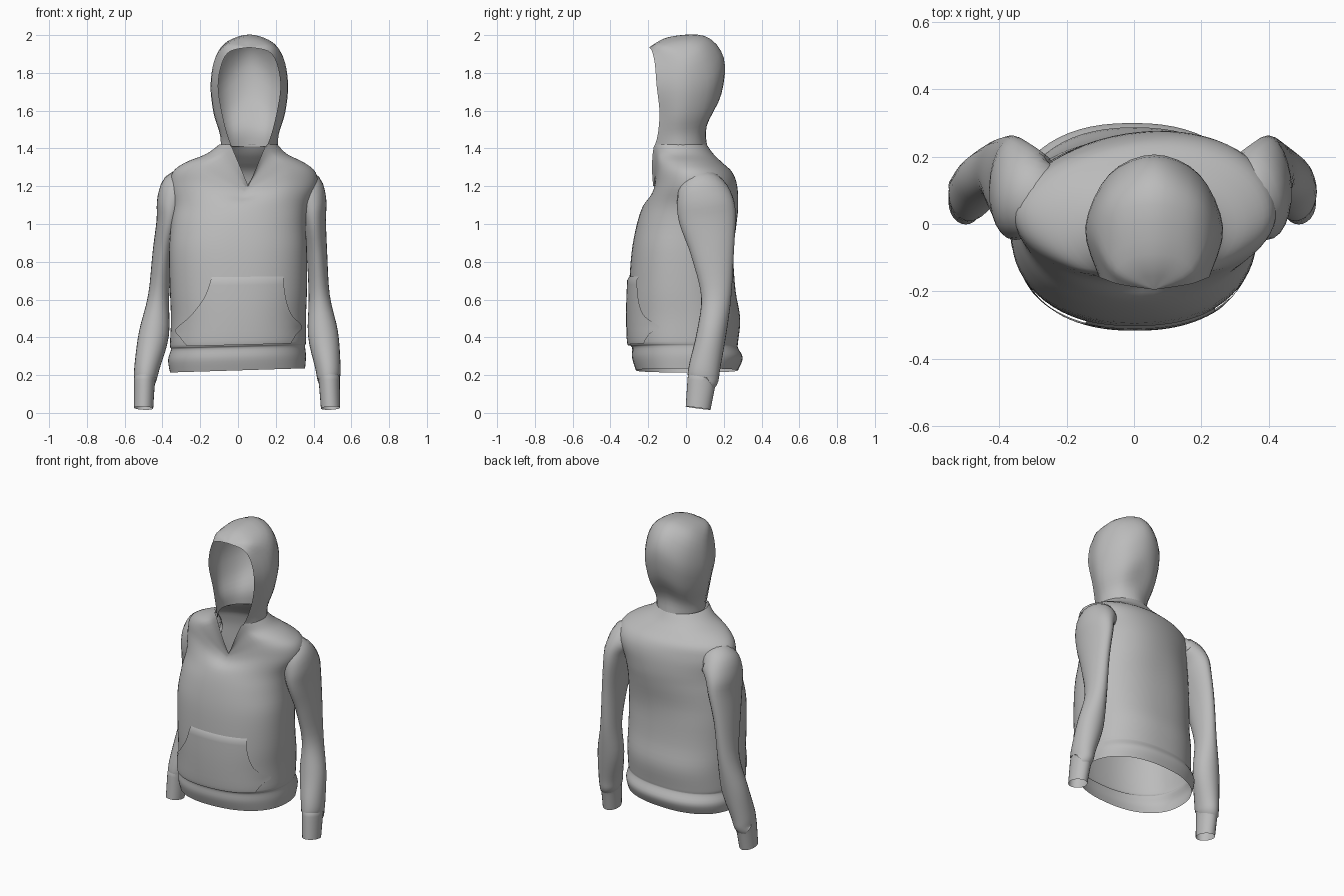
import bpy, bmesh, math
from mathutils import Vector

cube = bpy.data.objects.get("Cube")
if cube:
    bpy.data.objects.remove(cube)

fabric = bpy.data.materials.new("grey_fabric")
fabric.use_nodes = True
GREY = (0.5, 0.5, 0.5, 1)
fabric.diffuse_color = GREY
fabric.node_tree.nodes["Principled BSDF"].inputs["Base Color"].default_value = GREY


def smooth_path(points, steps):
    """Interpolating spline through points of any dimension."""
    out, last = [], len(points) - 1
    for i in range(last):
        quad = [points[max(0, min(last, i + k))] for k in (-1, 0, 1, 2)]
        for s in range(steps):
            t = s / steps
            out.append([b + 0.5 * t * (c - a + t * (2*a - 5*b + 4*c - d + t * (3*(b - c) + d - a)))
                        for a, b, c, d in zip(*quad)])
    return out + [list(points[-1])]


def loft(name, rows, closed, angle=60):
    """Skin a list of equally long point rows."""
    bm = bmesh.new()
    grid = [[bm.verts.new(p) for p in row] for row in rows]
    count = len(rows[0])
    for low, high in zip(grid, grid[1:]):
        for j in range(count if closed else count - 1):
            k = (j + 1) % count
            bm.faces.new((low[j], low[k], high[k], high[j]))
    bmesh.ops.remove_doubles(bm, verts=bm.verts, dist=0.0005)
    mesh = bpy.data.meshes.new(name)
    bm.to_mesh(mesh)
    bm.free()
    obj = bpy.data.objects.new(name, mesh)
    bpy.context.collection.objects.link(obj)
    mesh.materials.append(fabric)
    bpy.ops.object.select_all(action='DESELECT')
    obj.select_set(True)
    bpy.context.view_layer.objects.active = obj
    bpy.ops.object.shade_smooth_by_angle(angle=math.radians(angle))
    return obj


def rounded(v, power):
    return math.copysign(abs(v) ** power, v)


def squareness(z):
    return min(1, max(.87, .87 + .4 * (z - .9)))


# Torso: height, right, left, front, back, neckline dip
body = smooth_path([
    (.225, -.36, .355, -.265, .275, 0),
    (.29, -.37, .36, -.285, .3, 0),
    (.345, -.355, .355, -.285, .275, 0),
    (.37, -.36, .36, -.3, .275, 0),
    (.5, -.355, .36, -.305, .287, 0),
    (.65, -.36, .365, -.302, .262, 0),
    (.85, -.365, .365, -.288, .25, 0),
    (1, -.355, .36, -.26, .265, 0),
    (1.1, -.345, .375, -.225, .272, 0),
    (1.2, -.36, .42, -.19, .265, .06),
    (1.275, -.345, .41, -.18, .24, .11),
    (1.325, -.28, .35, -.18, .19, .14),
    (1.37, -.17, .26, -.185, .145, .17),
    (1.42, -.1, .21, -.2, .11, .22)], 4)


def body_ring(params, count=64):
    z, right, left, front, back, dip = params
    power = squareness(z)
    twist = .1 * max(0, min(1, 4 * (z - .8), 6 * (1.4 - z)))
    ring = []
    for j in range(count):
        a = math.tau * j / count
        c, s = math.cos(a), math.sin(a)
        x = (right + left) / 2 + rounded(c, power) * (left - right) / 2
        y = (front + back) / 2 + rounded(s, power) * (back - front) / 2
        y += twist * x * max(0, s)
        drop = dip * max(0, 1 - abs(c) / .6) if s < 0 else 0
        tilt = .04 * x * max(0, 1 - z)
        ring.append((x, y + drop * .12, z - drop + tilt))
    return ring


loft("torso", [body_ring(p) for p in body], True)


# Front pocket lying just over the torso
def front_y(x, z):
    low, high = next((a, b) for a, b in zip(body, body[1:]) if b[0] >= z)
    t = (z - low[0]) / (high[0] - low[0])
    _, right, left, front, back, _ = [a + (b - a) * t for a, b in zip(low, high)]
    power = squareness(z)
    u = min(1, abs(2 * x - right - left) / (left - right)) ** (1 / power)
    return (front + back) / 2 - (1 - u * u) ** (power / 2) * (back - front) / 2


pocket = smooth_path([(.36, -.27, .28), (.41, -.31, .31), (.45, -.33, .34), (.52, -.25, .28),
                      (.62, -.175, .25), (.72, -.14, .24)], 4)
rows = []
for z, right, left in pocket:
    rows.append([])
    for j in range(25):
        x = right + (left - right) * j / 24
        gap = .003 if z > .715 else .012
        rows[-1].append((x, front_y(x, z) - gap, z + .04 * x * (1 - z)))
loft("front_pocket", rows, False)

# Hood: each row runs from the opening edge round the side to the back seam
hood = [
    ((0, -.195, 1.935),) * 4,
    ((.1, -.18, 1.915), (.115, -.14, 1.945), (.07, -.1, 1.975), (0, -.09, 1.99)),
    ((.145, -.165, 1.85), (.18, -.03, 1.88), (.125, .07, 1.95), (0, .1, 1.995)),
    ((.165, -.155, 1.73), (.205, -.01, 1.74), (.135, .145, 1.79), (0, .2, 1.88)),
    ((.145, -.14, 1.59), (.19, -.02, 1.59), (.125, .125, 1.62), (0, .188, 1.69)),
    ((.115, -.15, 1.47), (.157, -.035, 1.48), (.105, .075, 1.49), (0, .11, 1.52)),
    ((.09, -.17, 1.405), (.15, -.045, 1.41), (.106, .063, 1.41), (0, .112, 1.41))]
rows = []
for row in hood:
    full = list(row) + [(-x, y, z) for x, y, z in row[-2::-1]]
    rows.append([c for p in smooth_path(full, 4) for c in p])
rows = [[(r[k] + .06, r[k + 1], r[k + 2]) for k in range(0, len(r), 3)]
        for r in smooth_path(rows, 4)]
loft("hood", rows, False)

# Sleeves: centre, half width, half depth, right side shift
sleeve = [
    (.27, .07, 1.17, .07, .08, .045),
    (.34, .08, 1.185, .108, .125, .045),
    (.385, .1, 1.12, .085, .15, .04),
    (.4, .115, 1.02, .066, .15, .035),
    (.417, .14, .85, .055, .115, .02),
    (.43, .16, .62, .056, .08, .01),
    (.45, .135, .42, .08, .078, .005),
    (.475, .1, .25, .068, .083, -.005),
    (.48, .09, .185, .061, .083, -.01),
    (.483, .083, .165, .056, .076, -.012),
    (.49, .064, .025, .051, .066, -.01)]
for side, name in ((1, "left_sleeve"), (-1, "right_sleeve")):
    path = smooth_path(sleeve, 4)
    rows = []
    for i, p in enumerate(path):
        centre = Vector(p[:3])
        tangent = Vector(path[min(i + 1, len(path) - 1)][:3]) - Vector(path[max(i - 1, 0)][:3])
        depth = Vector((0, 1, 0))
        depth = (depth - tangent * depth.dot(tangent) / tangent.length_squared).normalized()
        width = depth.cross(tangent).normalized()
        shift = p[5] if side < 0 else 0
        ring = []
        for j in range(24):
            a = math.tau * j / 24
            v = centre + width * p[3] * math.cos(a) + depth * p[4] * math.sin(a)
            ring.append((side * v.x + shift, v.y, v.z))
        rows.append(ring)
    loft(name, rows, True)
